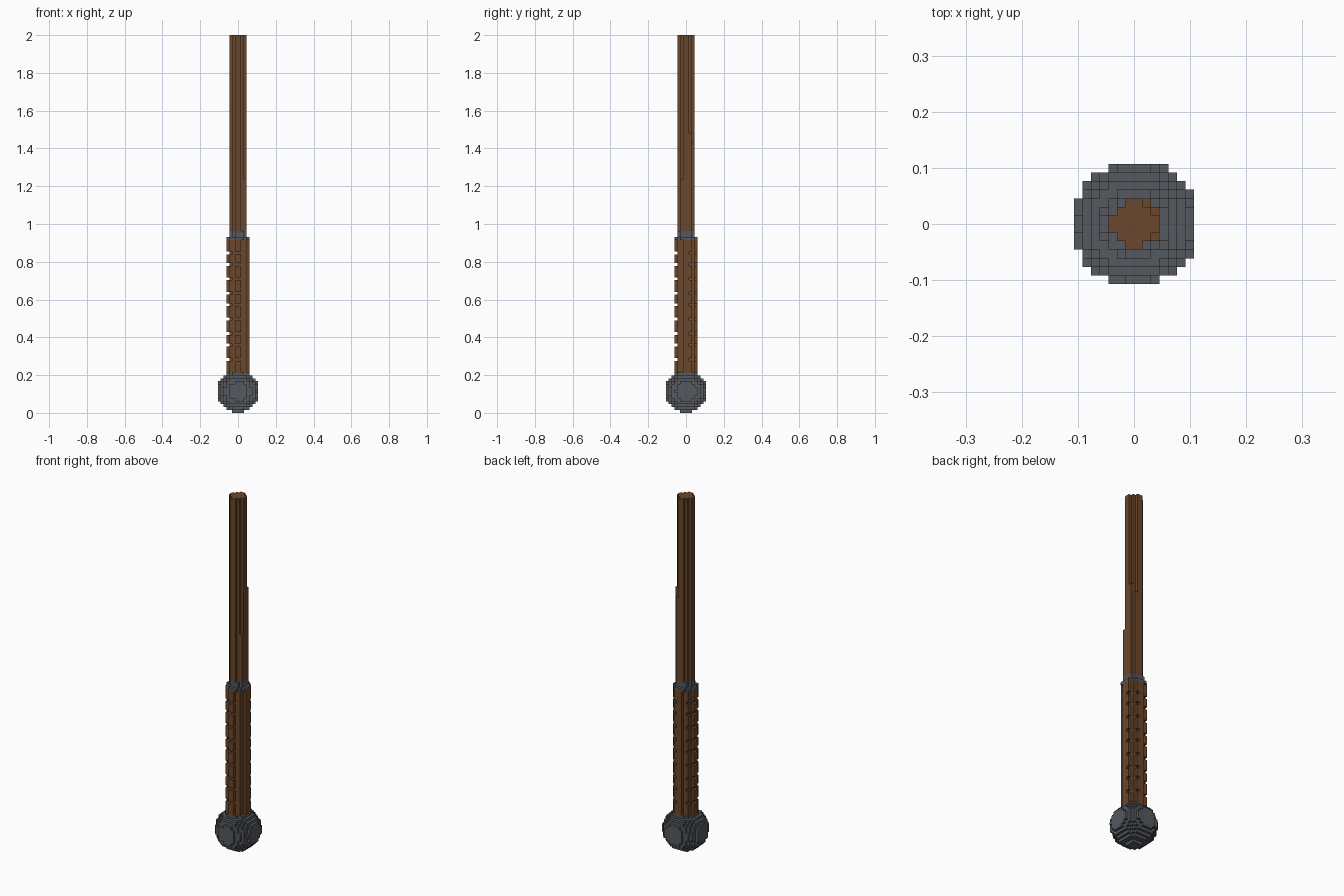
import bpy, bmesh
from mathutils import Vector

cube = bpy.data.objects.get("Cube")
if cube:
    bpy.data.objects.remove(cube)

LAYERS = 131
V = 2 / LAYERS                      # block size
AX, AY = 0.1, 0.06                  # slight lean of the axis off the block grid


def material(name, rgb):
    m = bpy.data.materials.new(name)
    m.use_nodes = True
    m.diffuse_color = (*rgb, 1)
    m.node_tree.nodes["Principled BSDF"].inputs["Base Color"].default_value = (*rgb, 1)
    return m


wood = material("brown_wood", (0.147, 0.063, 0.024))
iron = material("grey_iron", (0.09, 0.098, 0.114))

cells = {}                          # block -> part name


def fill(part, layers, limit, ax=AX, ay=AY):
    """Claim blocks whose squared distance from the axis is within limit(layer)."""
    for k in layers:
        for i in range(-8, 8):
            for j in range(-8, 8):
                if (i + .5 - ax) ** 2 + (j + .5 - ay) ** 2 <= limit(k):
                    cells.setdefault((i, j, k), part)


# Round pommel
fill("pommel", range(15), lambda k: 54.2 - (k - 7) ** 2)

# Grip with evenly spaced grooves
grooves = {int(18.5 + 4.65 * n) for n in range(9)}
fill("grip", range(13, 60), lambda k: 12.4 if k in grooves else 13.7, 0.12, 0.08)

# Collar: wide ring with a narrow lip
fill("collar", range(60, 63), lambda k: 14.8 if k == 60 else 8.8)

# Upper shaft, with corner ribs that stop at different heights
fill("shaft", range(63, LAYERS), lambda k: 7.3)
for i, j, top in ((2, 1, 97), (1, 2, 94), (2, -2, 81)):
    for k in range(63, top):
        cells[i, j, k] = "shaft"

# Skin the exposed sides of the blocks of each part
SIDES = [Vector(s) for s in ((1, 0, 0), (-1, 0, 0), (0, 1, 0),
                             (0, -1, 0), (0, 0, 1), (0, 0, -1))]


def skin(part, mat):
    bm = bmesh.new()
    corners = {}

    def corner(p):
        key = tuple(round(c) for c in p)
        if key not in corners:
            corners[key] = bm.verts.new(Vector(key) * V)
        return corners[key]

    for cell, owner in cells.items():
        if owner != part:
            continue
        for n in SIDES:
            if tuple(int(a + b) for a, b in zip(cell, n)) in cells:
                continue
            u = Vector((n.y, n.z, n.x))
            w = n.cross(u)
            mid = Vector(cell) + Vector((.5, .5, .5)) + n / 2
            bm.faces.new([corner(mid + (u * a + w * b) / 2)
                          for a, b in ((-1, -1), (1, -1), (1, 1), (-1, 1))])
    mesh = bpy.data.meshes.new(part)
    bm.to_mesh(mesh)
    bm.free()
    mesh.materials.append(mat)
    bpy.context.collection.objects.link(bpy.data.objects.new(part, mesh))


for part, mat in (("pommel", iron), ("grip", wood), ("collar", iron), ("shaft", wood)):
    skin(part, mat)
